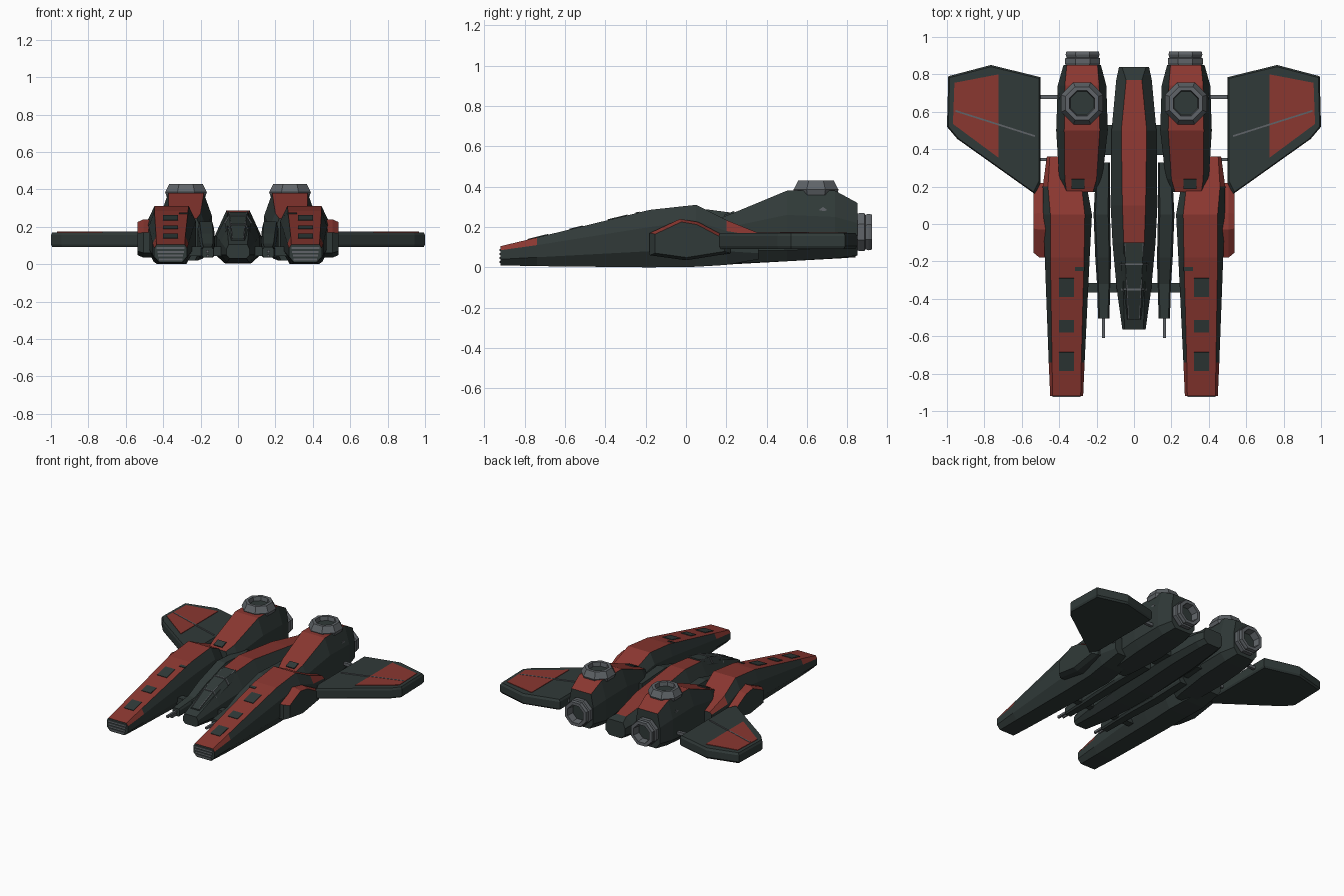
import bpy, bmesh, math
from mathutils import Vector

if "Cube" in bpy.data.objects:
    bpy.data.objects.remove(bpy.data.objects["Cube"])


def material(name, rgb):
    m = bpy.data.materials.new(name)
    m.diffuse_color = (*rgb, 1)
    m.use_nodes = True
    m.node_tree.nodes["Principled BSDF"].inputs["Base Color"].default_value = m.diffuse_color
    return m


MATS = [material("dark_hull", (0.030, 0.042, 0.040)),
        material("red_paint", (0.255, 0.038, 0.030)),
        material("grey_metal", (0.115, 0.127, 0.138))]
DARK, RED, GREY = 0, 1, 2


def finish(name, bm, rule, mirror=True):
    """Turn a bmesh into an object, colour its faces and mirror it across x."""
    bmesh.ops.recalc_face_normals(bm, faces=bm.faces)
    bm.normal_update()
    for f in bm.faces:
        if callable(rule):
            f.material_index = rule(f.calc_center_median(), f.normal)
        elif rule is not None:
            f.material_index = rule
    me = bpy.data.meshes.new(name)
    bm.to_mesh(me)
    bm.free()
    for m in MATS:
        me.materials.append(m)
    ob = bpy.data.objects.new(name, me)
    bpy.context.collection.objects.link(ob)
    if mirror:
        ob.modifiers.new("mirror", 'MIRROR').use_mirror_merge = False
    return ob


def skin(bm, rings):
    """Bridge equal rings of vertices and cap both ends."""
    for a, b in zip(rings, rings[1:]):
        n = len(a)
        for i in range(n):
            bm.faces.new((a[i], a[(i + 1) % n], b[(i + 1) % n], b[i]))
    return bm.faces.new(rings[0]), bm.faces.new(rings[-1])


def loft(name, sections, rule, mirror=True):
    """Eight-sided hull; section = y, x, half widths (bottom, mid, top), heights (4)."""
    bm = bmesh.new()
    rings = []
    for y, x, wb, wm, wt, zb, zl, zh, zt in sections:
        half = [(wb, zb), (wm, zl), (wm, zh), (wt, zt)]
        pts = half + [(-w, z) for w, z in reversed(half)]
        rings.append([bm.verts.new((x + w, y, z)) for w, z in pts])
    skin(bm, rings)
    return finish(name, bm, rule, mirror)


def lathe(name, profile, centre, axis, sides=8):
    """Turned grey part whose last ring is closed by a dark disc."""
    bm = bmesh.new()
    rings = []
    for r, h in profile:
        ring = []
        for i in range(sides):
            a = 2 * math.pi * (i + 0.5) / sides
            u, v = r * math.cos(a), r * math.sin(a)
            p = (u, v, h) if axis == 'z' else (u, h, v)
            ring.append(bm.verts.new(Vector(p) + Vector(centre)))
        rings.append(ring)
    _, end = skin(bm, rings)
    for f in bm.faces:
        f.material_index = DARK if f == end else GREY
    return finish(name, bm, None)


def beam(name, p, q, width, height, mat, mirror=True):
    """Box running from p to q."""
    p, q = Vector(p), Vector(q)
    d = (q - p).normalized()
    side = d.cross(Vector((0, 0, 1))).normalized() * width / 2
    up = side.cross(d).normalized() * height / 2
    bm = bmesh.new()
    skin(bm, [[bm.verts.new(e + side * s + up * t)
               for s, t in ((1, 1), (-1, 1), (-1, -1), (1, -1))] for e in (p, q)])
    return finish(name, bm, mat, mirror)


def prism(name, outline, place, layers, rule):
    """Stack scaled copies of an outline; layers = (offset, scale)."""
    n = len(outline)
    cu, cv = sum(p[0] for p in outline) / n, sum(p[1] for p in outline) / n
    bm = bmesh.new()
    skin(bm, [[bm.verts.new(place(cu + (u - cu) * s, cv + (v - cv) * s, h))
               for u, v in outline] for h, s in layers])
    return finish(name, bm, rule)


# Long front pods: red tops, with red shoulders at nose and tail
def pod_rule(c, n):
    if abs(n.y) > 0.9:
        return DARK
    if n.z > 0.75 and abs(n.x) < 0.3:
        return RED
    return RED if n.z > 0.15 and (c.y < -0.74 or c.y > 0.14) else DARK


loft("front_pod", [
    (-0.92, .36, .060, .088, .075, .010, .040, .085, .105),
    (-0.74, .36, .065, .096, .078, .006, .050, .110, .148),
    (-0.18, .357, .075, .120, .090, .000, .080, .200, .285),
    (0.05, .355, .080, .130, .092, .003, .090, .230, .310),
    (0.20, .370, .080, .118, .090, .012, .080, .180, .235),
    (0.36, .390, .055, .076, .060, .040, .070, .155, .170)], pod_rule)


def pod_top(y):
    return 0.148 + 0.2446 * (y + 0.74)


for i, y in enumerate((-0.735, -0.545, -0.34)):
    h = 0.05 if i != 1 else 0.033
    beam(f"pod_vent_{i}", (.36, y - h, pod_top(y - h)), (.36, y + h, pod_top(y + h)),
         0.08, 0.008, DARK)
beam("pod_small_vent", (.29, -.25, pod_top(-.25)), (.29, -.23, pod_top(-.23)), .05, .008, DARK)
for i in range(4):
    z = 0.026 + i * 0.02
    beam(f"nose_slat_{i}", (.36, -.926, z), (.36, -.915, z), .125 + .008 * i, .011, GREY)

# Side blisters on the pods, red on top
prism("side_blister",
      [(-.18, .06), (-.18, .17), (-.03, .24), (.06, .225), (.22, .14), (.22, .07), (.0, .035)],
      lambda u, v, h: (h, u, v), [(.42, 1.0), (.505, 1.0), (.538, .86)],
      lambda c, n: RED if n.z > 0.3 else DARK)

# Rear engine nacelles
loft("engine_nacelle", [
    (0.17, .29, .060, .090, .070, .020, .080, .190, .245),
    (0.24, .285, .070, .115, .085, .020, .080, .205, .272),
    (0.50, .278, .090, .138, .095, .030, .085, .260, .380),
    (0.74, .278, .085, .130, .092, .045, .095, .250, .380),
    (0.85, .277, .070, .100, .082, .058, .100, .220, .320)],
    lambda c, n: RED if n.z > 0.7 and abs(n.x) < 0.3 else DARK)
beam("nacelle_vent", (.30, .19, .256), (.30, .24, .275), .07, .009, DARK)
prism("nacelle_marker", [(.66, .285), (.68, .30), (.70, .285), (.68, .275)],
      lambda u, v, h: (h, u, v), [(.385, 1), (.402, 1)], GREY)
lathe("engine_nozzle", [(.090, .83), (.102, .86), (.102, .885), (.092, .89), (.098, .905),
                        (.094, .922), (.070, .922), (.062, .87)], (.275, 0, .175), 'y')
lathe("top_turret_ring", [(.112, .36), (.121, .385), (.115, .395), (.096, .43),
                          (.073, .43), (.068, .40)], (.278, .645, 0), 'z')

# Central fuselage with a red spine
loft("fuselage", [
    (-.565, 0, .045, .062, .050, .030, .050, .080, .105),
    (-.35, 0, .060, .092, .058, .010, .050, .120, .190),
    (-.10, 0, .070, .115, .055, .005, .050, .150, .270),
    (0.10, 0, .075, .125, .062, .008, .055, .150, .288),
    (0.50, 0, .075, .120, .068, .030, .065, .150, .235),
    (0.77, 0, .060, .095, .042, .045, .075, .140, .185),
    (0.84, 0, .050, .080, .065, .050, .080, .130, .170)],
    lambda c, n: RED if n.z > 0.8 and -.1 < c.y < .77 else DARK, mirror=False)

# Canopy and its grey frame
loft("canopy", [
    (-.51, 0, .045, .050, .030, .09, .10, .110, .135),
    (-.35, 0, .055, .066, .038, .12, .14, .170, .212),
    (-.22, 0, .060, .070, .045, .15, .17, .215, .258),
    (-.10, 0, .055, .066, .050, .18, .20, .240, .280)], DARK, mirror=False)
for i, (y, z, w) in enumerate(((-.35, .212, .038), (-.215, .260, .046))):
    beam(f"canopy_hoop_{i}", (-w, y, z), (w, y, z), .01, .008, GREY, mirror=False)
    beam(f"canopy_hoop_side_{i}", (w, y, z), (w + .027, y, z - .042), .01, .008, GREY)
beam("canopy_rail_front", (.030, -.51, .136), (.038, -.35, .213), .006, .006, GREY)
beam("canopy_rail_rear", (.038, -.35, .213), (.050, -.10, .281), .006, .006, GREY)

# Gun housings and barrels between fuselage and pods
loft("gun_housing", [
    (-.505, .162, .022, .030, .022, .035, .045, .080, .092),
    (-.32, .162, .026, .036, .028, .035, .048, .090, .110),
    (-.18, .165, .030, .042, .032, .035, .050, .130, .165),
    (0.05, .172, .032, .044, .034, .035, .050, .190, .228),
    (0.33, .165, .028, .036, .028, .040, .055, .180, .215)], DARK)
beam("gun_barrel", (.162, -.61, .068), (.162, -.48, .068), .016, .016, GREY)
beam("lower_gun_barrel", (.162, -.56, .045), (.162, -.48, .045), .012, .012, GREY)

# Cross beams joining the hulls
beam("front_cross_beam", (-.30, -.34, .07), (.30, -.34, .07), .05, .05, DARK, mirror=False)
beam("rear_cross_beam", (-.25, .45, .10), (.25, .45, .10), .16, .07, DARK, mirror=False)

# Wings with red panels, seam lines and struts
prism("wing",
      [(.50, .785), (.765, .85), (.993, .79), (1.0, .52), (.945, .455), (.53, .16), (.50, .22)],
      lambda u, v, h: (u, v, h),
      [(.092, .97), (.105, 1), (.155, 1), (.17, .97)], DARK)
prism("wing_red_panel", [(.725, .80), (.96, .755), (.968, .535), (.725, .355)],
      lambda u, v, h: (u, v, h), [(.166, 1), (.174, 1)], RED)
beam("wing_seam", (.53, .47, .172), (.955, .605, .172), .009, .008, GREY)
beam("wing_rear_strut", (.36, .68, .13), (.54, .68, .13), .022, .022, GREY)
beam("wing_front_strut", (.38, .345, .13), (.54, .345, .13), .018, .022, GREY)
